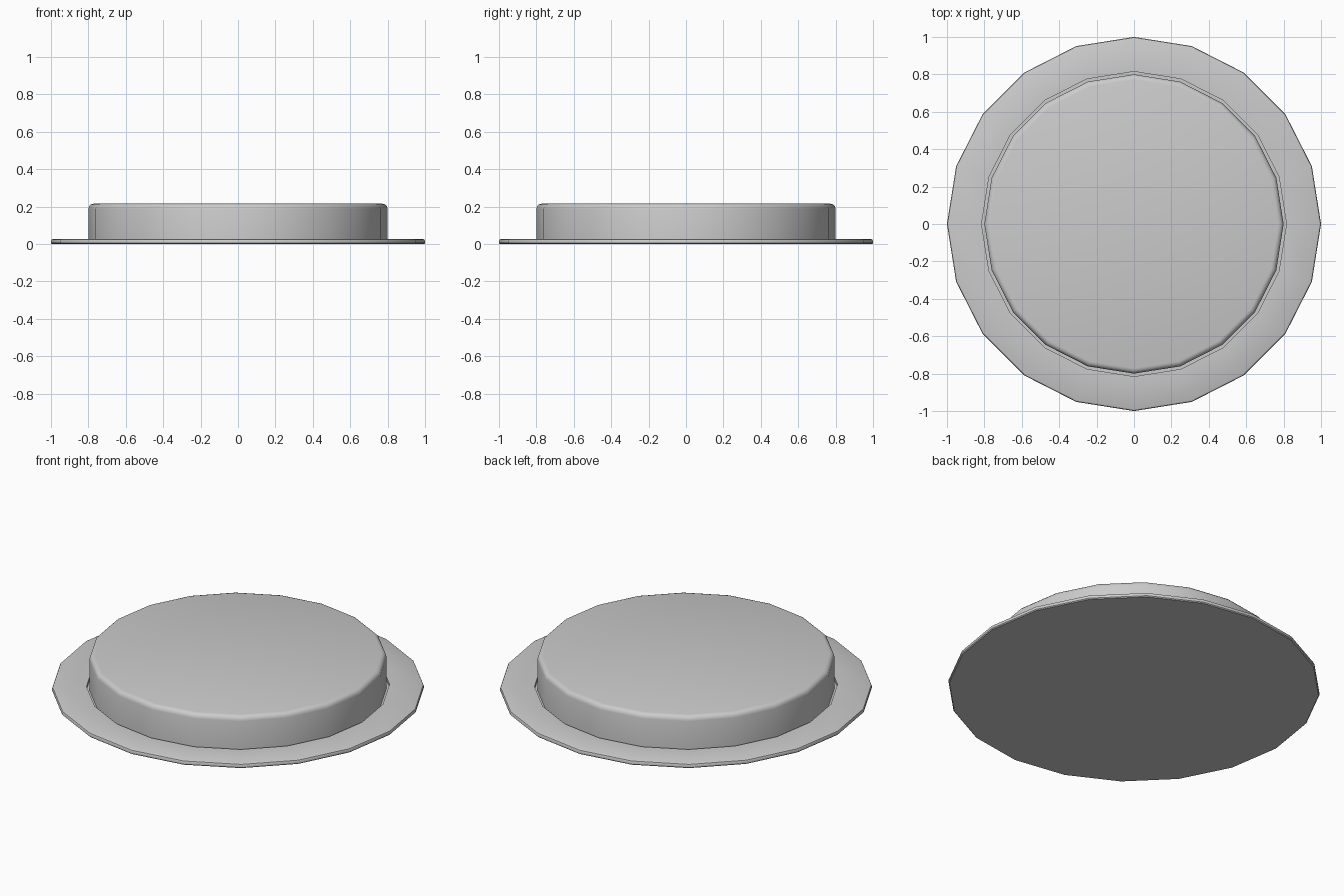
import bpy, bmesh, math

if "Cube" in bpy.data.objects:
    bpy.data.objects.remove(bpy.data.objects["Cube"])

SIDES = 20


def lathe(name, profile):
    """Turn an (r, z) profile into a 20-sided solid; r = 0 closes the caps."""
    bm = bmesh.new()
    rings = []
    for r, z in profile:
        rings.append([bm.verts.new((r * math.cos(2 * math.pi * i / SIDES),
                                    r * math.sin(2 * math.pi * i / SIDES), z))
                      for i in range(SIDES)])
    for a, b in zip(rings, rings[1:]):
        for i in range(SIDES):
            j = (i + 1) % SIDES
            bm.faces.new((a[i], a[j], b[j], b[i]))
    bm.faces.new(rings[0])
    bm.faces.new(rings[-1])
    bmesh.ops.recalc_face_normals(bm, faces=bm.faces)
    mesh = bpy.data.meshes.new(name)
    bm.to_mesh(mesh)
    bm.free()
    obj = bpy.data.objects.new(name, mesh)
    bpy.context.collection.objects.link(obj)
    bpy.ops.object.select_all(action='DESELECT')
    obj.select_set(True)
    bpy.context.view_layer.objects.active = obj
    bpy.ops.object.shade_smooth_by_angle(angle=math.radians(40))
    return obj


# Thin base flange with a shallow recess for the raised disc
lathe("base_flange", [(0.995, 0.0), (1.0, 0.005), (1.0, 0.016), (0.997, 0.023),
                      (0.988, 0.027), (0.815, 0.027), (0.815, 0.008)])

# Raised disc with a rounded top rim
bevel = 0.028
rim = [(0.8 - bevel + bevel * math.cos(math.radians(a)),
        0.215 - bevel + bevel * math.sin(math.radians(a)))
       for a in (0, 30, 60, 90)]
lathe("raised_disc", [(0.8, 0.008)] + rim)
